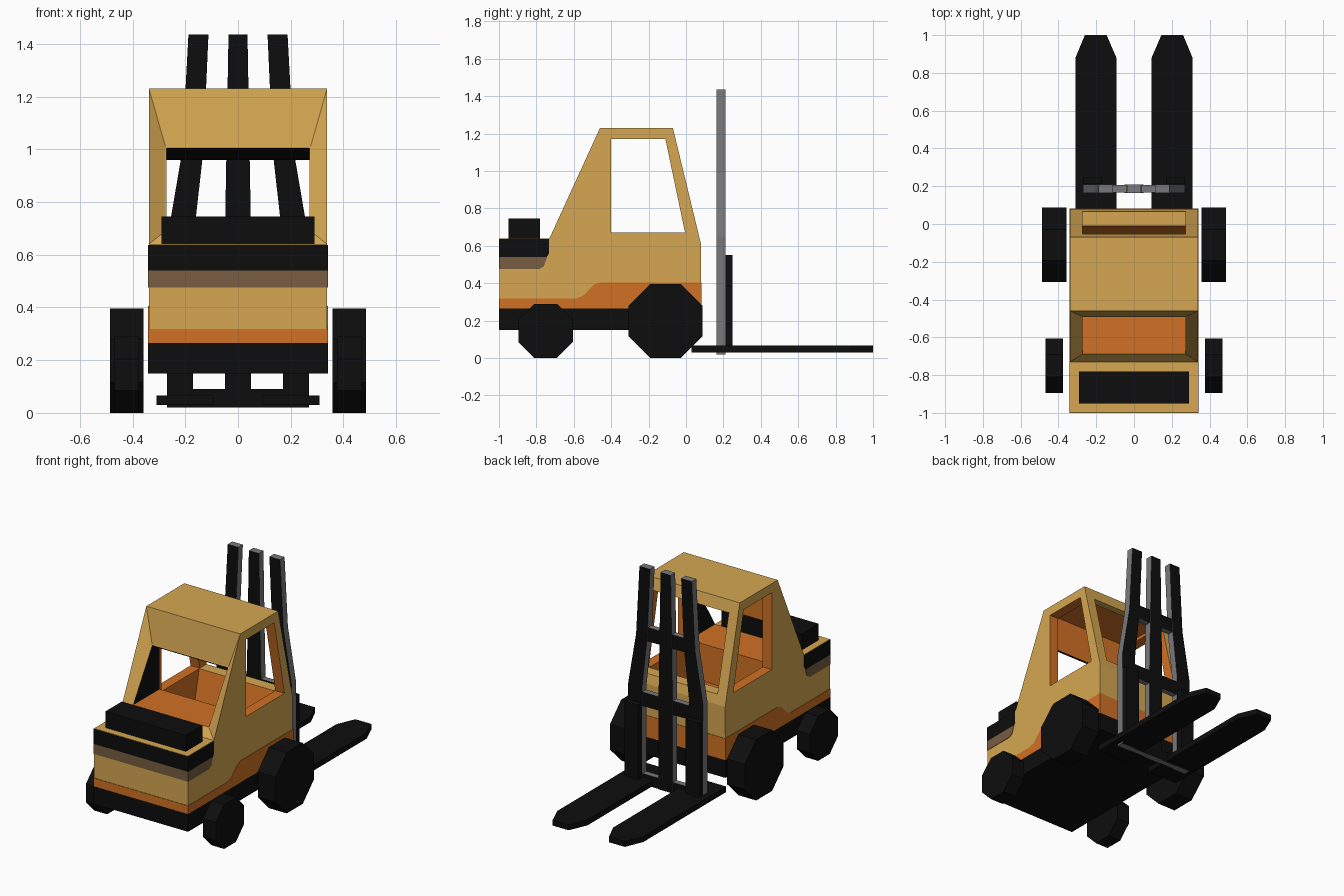
import bpy, bmesh, math

if "Cube" in bpy.data.objects:
    bpy.data.objects.remove(bpy.data.objects["Cube"])


def material(name, rgb):
    m = bpy.data.materials.new(name)
    m.diffuse_color = (*rgb, 1)
    m.use_nodes = True
    m.node_tree.nodes["Principled BSDF"].inputs["Base Color"].default_value = m.diffuse_color
    return m


TAN = material("tan_paint", (0.67, 0.39, 0.085))
ORANGE = material("orange_paint", (0.64, 0.165, 0.018))
BROWN = material("brown_stripe", (0.19, 0.11, 0.055))
BLACK = material("black_rubber", (0.004, 0.004, 0.004))
GREY = material("grey_steel", (0.19, 0.19, 0.2))


def extrude(name, pts, axis, lo, hi, *mats):
    """Extrude a 2D outline along an axis: x takes (y,z), y takes (x,z), z takes (x,y)."""
    def place(p, d):
        return {"x": (d, p[0], p[1]), "y": (p[0], d, p[1]), "z": (p[0], p[1], d)}[axis]
    bm = bmesh.new()
    a = [bm.verts.new(place(p, lo)) for p in pts]
    b = [bm.verts.new(place(p, hi)) for p in pts]
    bm.faces.new(a)
    bm.faces.new(b[::-1])
    n = len(pts)
    for i in range(n):
        j = (i + 1) % n
        bm.faces.new((a[i], b[i], b[j], a[j]))
    bmesh.ops.recalc_face_normals(bm, faces=bm.faces)
    me = bpy.data.meshes.new(name)
    bm.to_mesh(me)
    bm.free()
    for m in mats:
        me.materials.append(m)
    ob = bpy.data.objects.new(name, me)
    bpy.context.collection.objects.link(ob)
    return ob


def box(name, x0, x1, y0, y1, z0, z1, *mats):
    return extrude(name, [(x0, y0), (x1, y0), (x1, y1), (x0, y1)], "z", z0, z1, *mats)


def cut(ob, cutter):
    mod = ob.modifiers.new("cut", "BOOLEAN")
    mod.operation = "DIFFERENCE"
    mod.solver = "EXACT"
    mod.object = cutter
    bpy.context.view_layer.objects.active = ob
    bpy.ops.object.modifier_apply(modifier=mod.name)
    bpy.data.objects.remove(cutter)


# Body and cab in one profile
W = 0.338
body = extrude("body_and_cab", [(-0.997, 0.16), (0.078, 0.16), (0.08, 0.61), (-0.07, 1.23),
                                (-0.46, 1.23), (-0.73, 0.64), (-0.997, 0.64)],
               "x", -W, W, TAN, ORANGE, BLACK)

# Sunken rear window frame: inset the sloped rear face and push it in
bm = bmesh.new()
bm.from_mesh(body.data)
slope = next(f for f in bm.faces if f.normal.y < -0.5 and f.normal.z > 0.2)
bmesh.ops.inset_individual(bm, faces=[slope], thickness=0.06)
for v in slope.verts:
    high = v.co.z > 0.93
    v.co = (math.copysign(0.275, v.co.x), -0.49 if high else -0.69, 1.01 if high else 0.69)
bm.to_mesh(body.data)
bm.free()

# Hollow cab, open to front and rear, then side windows
C = 0.272
cut(body, extrude("cab_cutter", [(-0.75, 0.693), (-0.60, 1.005), (-0.49, 1.005), (-0.42, 0.96),
                                 (-0.42, 1.19), (-0.10, 1.19), (-0.10, 1.155), (0.15, 1.155),
                                 (0.15, 0.67), (-0.01, 0.67), (-0.06, 0.45), (-0.42, 0.45),
                                 (-0.42, 0.693)], "x", -C, C))
cut(body, extrude("window_cutter", [(-0.40, 0.67), (-0.005, 0.67), (-0.11, 1.17), (-0.40, 1.17)],
                  "x", -0.5, 0.5))

# Interior faces orange, rear window reveals black
bm = bmesh.new()
bm.from_mesh(body.data)
bmesh.ops.bisect_plane(bm, geom=bm.verts[:] + bm.edges[:] + bm.faces[:],
                       plane_co=(0, -0.42, 0), plane_no=(0, 1, 0))
for f in bm.faces:
    f.material_index = 0
    c, n = f.calc_center_median(), f.normal
    wall = abs(abs(c.x) - C) < 0.002 and abs(n.x) > 0.9
    ys = [v.co.y for v in f.verts]
    zs = [v.co.z for v in f.verts]
    inside = all(abs(v.co.x) < C + 0.002 for v in f.verts)
    reveal = C < abs(c.x) < W - 0.001 and -0.401 < min(ys) and max(ys) < 0 and 0.66 < min(zs) and max(zs) < 1.18
    if wall and c.y < -0.42:
        f.material_index = 2
    elif inside and n.z < -0.3 and c.y < -0.42:
        f.material_index = 2
    elif inside and n.z > 0.9 and min(ys) > -0.02:
        f.material_index = 0
    elif wall or reveal or (inside and 0.44 < c.z < 1.2 and c.y < 0 and n.z > -0.95):
        f.material_index = 1
    elif inside and c.z > 1.18 and max(zs) < 1.2:
        f.material_index = 1
bm.to_mesh(body.data)
bm.free()

# Painted bands wrapped round the body
P = 0.341
extrude("chassis", [(-1, 0.15), (0.082, 0.15), (0.082, 0.265), (-1, 0.265)], "x", -P, P, BLACK)
extrude("orange_band", [(-1, 0.265), (0.082, 0.265), (0.082, 0.405), (-0.455, 0.405), (-0.49, 0.393),
                        (-0.55, 0.333), (-0.59, 0.318), (-1, 0.318)], "x", -P, P, ORANGE)
extrude("brown_band", [(-1, 0.475), (-0.785, 0.475), (-0.76, 0.49), (-0.743, 0.54), (-1, 0.54)],
        "x", -P, P, BROWN)
extrude("black_band", [(-1, 0.54), (-0.745, 0.54), (-0.732, 0.56), (-0.732, 0.637), (-1, 0.637)],
        "x", -P, P, BLACK)
box("engine_vent", -0.29, 0.29, -0.95, -0.78, 0.63, 0.745, BLACK)


# Octagonal wheels
def wheel(name, y, r, x0, x1):
    R = r / math.cos(math.pi / 8)
    ring = [(y + R * math.cos(math.pi * (i + 0.5) / 4), r + R * math.sin(math.pi * (i + 0.5) / 4))
            for i in range(8)]
    extrude(name, ring, "x", x0, x1, BLACK)


for side, s in (("right", 1), ("left", -1)):
    wheel("drive_wheel_" + side, -0.11, 0.198, 0.358 * s, 0.486 * s)
    wheel("steer_wheel_" + side, -0.75, 0.145, 0.375 * s, 0.468 * s)
    # Forks with tapered tips, and their upright shanks
    extrude("fork_" + side, [(s * x, y) for x, y in ((0.093, 0.03), (0.31, 0.03), (0.31, 0.88),
            (0.26, 1.0), (0.145, 1.0), (0.093, 0.88))], "z", 0.03, 0.066, BLACK)
    box("fork_shank_" + side, 0.17 * s, 0.27 * s, 0.211, 0.249, 0.03, 0.55, BLACK)

# Mast posts and crossbars: grey edges, black front and back
mast = [extrude("mast_post_centre", [(-0.05, 0.02), (0.05, 0.02), (0.05, 0.65), (0.036, 1.435),
                                     (-0.036, 1.435), (-0.05, 0.65)], "y", 0.163, 0.21, BLACK, GREY)]
for side, s in (("right", 1), ("left", -1)):
    mast.append(extrude("mast_post_" + side, [(s * x, z) for x, z in (
        (0.17, 0.02), (0.27, 0.02), (0.27, 0.65), (0.212, 0.99), (0.188, 1.435),
        (0.112, 1.435), (0.132, 0.99), (0.17, 0.65))], "y", 0.163, 0.21, BLACK, GREY))
for name, w, z0, z1 in (("low", 0.26, 0.02, 0.09), ("middle", 0.26, 0.53, 0.62), ("high", 0.19, 0.96, 1.05)):
    mast.append(box("mast_crossbar_" + name, -w, w, 0.167, 0.206, z0, z1, BLACK, GREY))
for ob in mast:
    for f in ob.data.polygons:
        f.material_index = 0 if abs(f.normal.y) > 0.7 else 1
